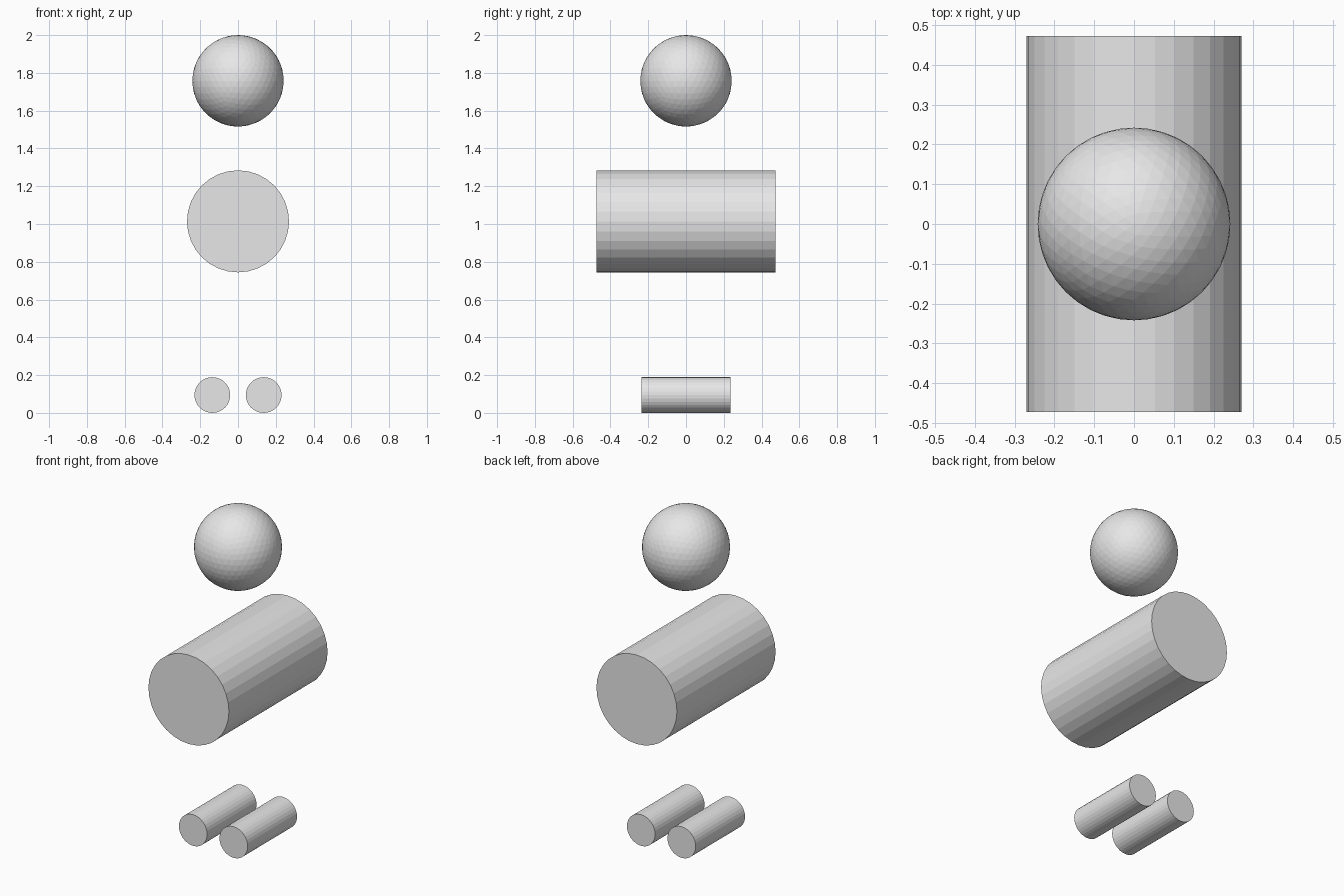
import bpy
import math

cube = bpy.data.objects.get("Cube")
if cube:
    bpy.data.objects.remove(cube, do_unlink=True)

GREY = (0.8, 0.8, 0.8, 1.0)
grey = bpy.data.materials.new("light_grey")
grey.use_nodes = True
grey.diffuse_color = GREY
grey.node_tree.nodes["Principled BSDF"].inputs["Base Color"].default_value = GREY


def finish(name):
    """Name the new object and give it the shared material."""
    obj = bpy.context.object
    obj.name = name
    obj.data.materials.append(grey)
    return obj


def lying_cylinder(name, radius, length, x, z):
    """Flat-shaded cylinder with its axis running front to back."""
    bpy.ops.mesh.primitive_cylinder_add(
        vertices=32, radius=radius, depth=length,
        location=(x, 0, z), rotation=(math.pi / 2, 0, 0))
    return finish(name)


# Floating head
bpy.ops.mesh.primitive_ico_sphere_add(
    subdivisions=4, radius=0.242, location=(0, 0, 1.758))
finish("head")

# Body
lying_cylinder("body", radius=0.27, length=0.945, x=0, z=1.014)

# Pair of feet
for side, sign in (("left", 1), ("right", -1)):
    lying_cylinder(side + "_foot", radius=0.0945, length=0.473,
                   x=sign * 0.136, z=0.0945)
